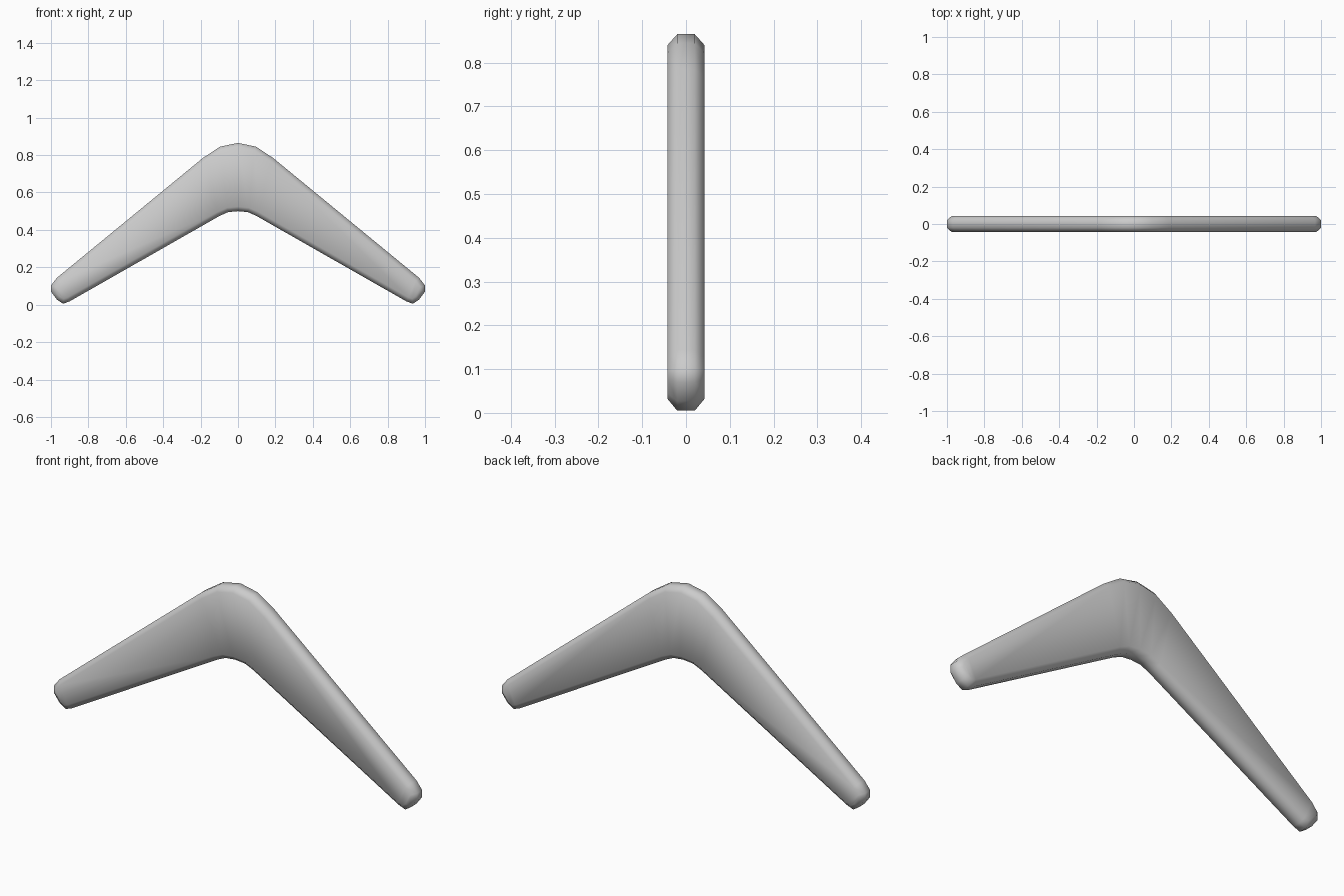
import bpy
import bmesh
from mathutils import Vector

cube = bpy.data.objects.get("Cube")
if cube:
    bpy.data.objects.remove(cube)

# Paired outline points of one arm, from the elbow to the tip
OUTER = [(0, .865), (.096, .845), (.187, .785), (.968, .144), (1, .103), (1, .07)]
INNER = [(0, .5), (.053, .495), (.1, .474), (.9, .018), (.935, .005), (.968, .027)]
HALF, FLAT, BEVEL = .042, .02, .024


def both_arms(points):
    return [(-x, z) for x, z in reversed(points[1:])] + points


outer, inner = both_arms(OUTER), both_arms(INNER)
outline = [Vector(p) for p in outer + inner[::-1]]
count = len(outline)


def inset(i):
    """Move an outline corner inward along its mitred normal."""
    p = outline[i]
    a = (p - outline[i - 1]).normalized()
    b = (outline[(i + 1) % count] - p).normalized()
    na, nb = Vector((a.y, -a.x)), Vector((b.y, -b.x))
    return p + (na + nb) * BEVEL / (1 + na.dot(nb))


inner_line = [inset(i) for i in range(count)]

# Four loops through the thickness give flat faces, chamfers and a rim
bm = bmesh.new()
loops = []
for y, line in ((-HALF, inner_line), (-FLAT, outline), (FLAT, outline), (HALF, inner_line)):
    loops.append([bm.verts.new((p.x, y, p.y)) for p in line])
for a, b in zip(loops, loops[1:]):
    for i in range(count):
        j = (i + 1) % count
        bm.faces.new((a[i], a[j], b[j], b[i]))

# Front and back are strips from the outer edge to the inner edge
for loop in (loops[0], loops[-1]):
    for i in range(len(outer) - 1):
        bm.faces.new((loop[i], loop[i + 1], loop[count - 2 - i], loop[count - 1 - i]))
bmesh.ops.recalc_face_normals(bm, faces=bm.faces)
for face in bm.faces:
    face.smooth = True

mesh = bpy.data.meshes.new("boomerang")
bm.to_mesh(mesh)
bm.free()
boomerang = bpy.data.objects.new("boomerang", mesh)
bpy.context.collection.objects.link(boomerang)

# Plain light grey
grey = bpy.data.materials.new("light grey")
grey.use_nodes = True
grey.diffuse_color = (.6, .6, .6, 1)
grey.node_tree.nodes["Principled BSDF"].inputs["Base Color"].default_value = (.6, .6, .6, 1)
mesh.materials.append(grey)
